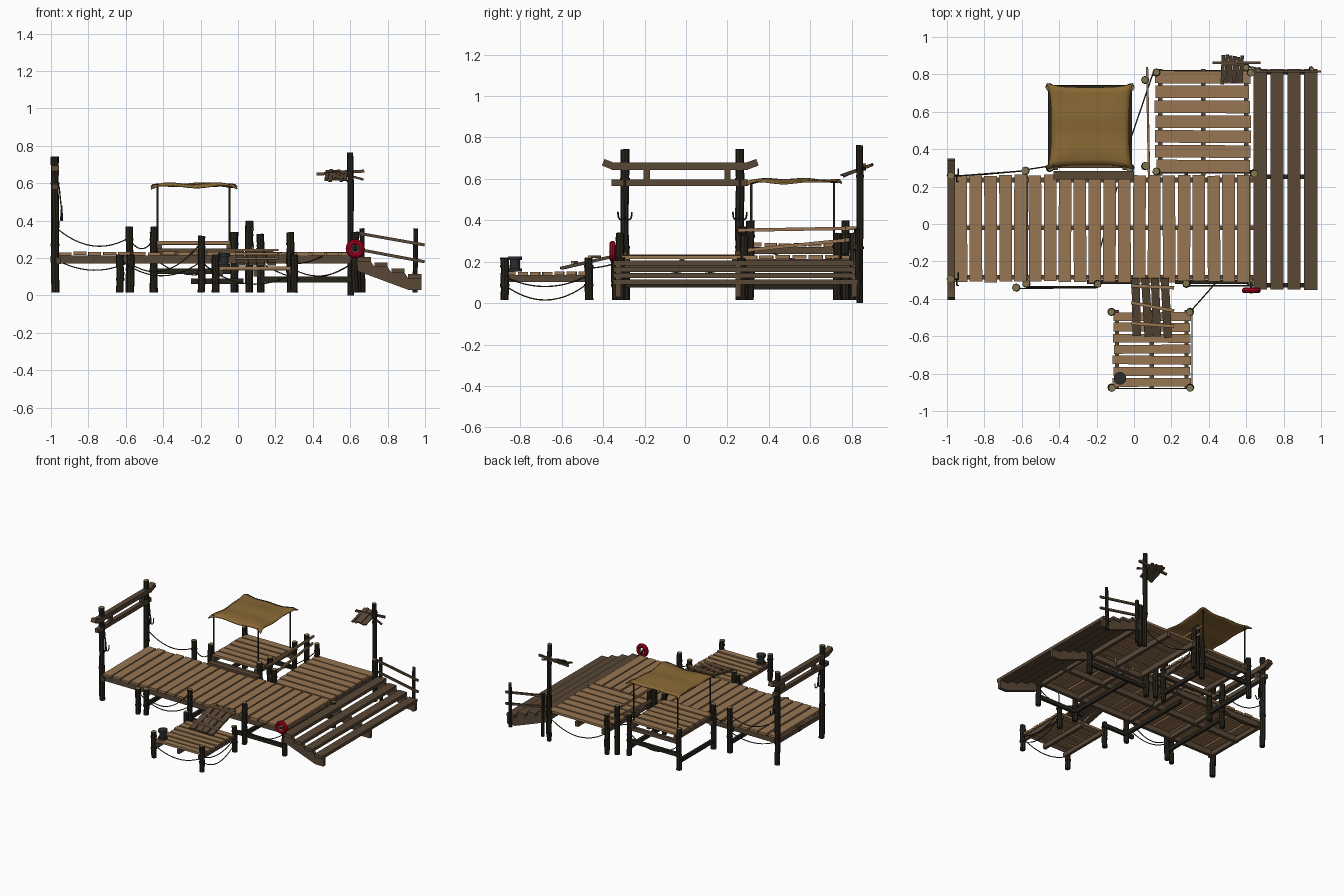
import bpy, bmesh, math, random
from mathutils import Vector, Matrix

if "Cube" in bpy.data.objects:
    bpy.data.objects.remove(bpy.data.objects["Cube"])
random.seed(4)
R = random.uniform

def mat(name, c):
    m = bpy.data.materials.new(name)
    m.diffuse_color = (*c, 1)
    m.use_nodes = True
    m.node_tree.nodes["Principled BSDF"].inputs["Base Color"].default_value = m.diffuse_color
    return m

TAN = mat("deck_wood", (0.31, 0.18, 0.085))
BROWN = mat("dark_wood", (0.10, 0.065, 0.037))
BLACK = mat("tarred_wood", (0.02, 0.017, 0.011))
CUT = mat("cut_wood", (0.22, 0.18, 0.08))
ROPE = mat("rope", (0.05, 0.038, 0.025))
CLOTH = mat("canvas", (0.25, 0.14, 0.035))
RED = mat("red_paint", (0.45, 0.0, 0.015))
WHITE = mat("pale_paint", (0.55, 0.55, 0.52))
IRON = mat("iron", (0.025, 0.025, 0.025))

def finish(name, bm, *mats):
    bmesh.ops.recalc_face_normals(bm, faces=bm.faces)
    me = bpy.data.meshes.new(name)
    bm.to_mesh(me)
    bm.free()
    for m in mats:
        me.materials.append(m)
    ob = bpy.data.objects.new(name, me)
    bpy.context.collection.objects.link(ob)
    return ob

def add_beam(bm, a, b, w, h):
    """Rectangular bar from a to b; w is sideways, h is upward."""
    a, b = Vector(a), Vector(b)
    d = (b - a).normalized()
    side = d.cross(Vector((0, 0, 1))).normalized()
    up = side.cross(d)
    M = Matrix((d * (b - a).length, side * w, up * h)).transposed().to_4x4()
    M.translation = (a + b) / 2
    bmesh.ops.create_cube(bm, size=1, matrix=M)

def beams(name, m, bars):
    bm = bmesh.new()
    for bar in bars:
        add_beam(bm, *bar)
    return finish(name, bm, m)

def post(name, x, y, top, r=0.02, bottom=0.015, bands=True):
    """Crooked eight-sided pile with pale cut top and rope bands."""
    bm = bmesh.new()
    n, rows, rings = 8, 5, []
    for i in range(rows):
        t = i / (rows - 1)
        ox, oy = (R(-.003, .003), R(-.003, .003))
        rr = r * R(.92, 1.05)
        rings.append([bm.verts.new((x + ox + rr * math.cos(k * math.tau / n), y + oy + rr * math.sin(k * math.tau / n),
                                    bottom + (top - bottom) * t + (R(-.004, .0) if i == rows - 1 else 0))) for k in range(n)])
    for lo, hi in zip(rings, rings[1:]):
        for k in range(n):
            bm.faces.new((lo[k], lo[(k + 1) % n], hi[(k + 1) % n], hi[k]))
    bm.faces.new(rings[0][::-1])
    bm.faces.new(rings[-1]).material_index = 1
    if bands:
        for f in (0.35, 0.8):
            bmesh.ops.create_cone(bm, cap_ends=True, segments=8, radius1=r * 1.12, radius2=r * 1.12, depth=0.012,
                                  matrix=Matrix.Translation((x, y, bottom + (top - bottom) * f)))
    return finish(name, bm, BLACK, CUT)

def planks(name, x0, x1, y0, y1, n, z, along, th=0.018, gap=0.012):
    """Row of n separate boards filling a rectangle, top at z."""
    bars = []
    lo, hi = (x0, x1) if along == 'y' else (y0, y1)
    step = (hi - lo) / n
    for i in range(n):
        c = lo + step * (i + .5) + R(-.001, .001)
        zc, e0, e1, s = z - th / 2 + R(-.002, .002), R(-.005, .005), R(-.005, .005), R(-.002, .002)
        a, b = ((c - s, y0 + e0, zc), (c + s, y1 + e1, zc)) if along == 'y' else ((x0 + e0, c - s, zc), (x1 + e1, c + s, zc))
        bars.append((a, b, step - gap, th))
    return beams(name, TAN, bars)

def cord(name, pts, r=0.0035, m=ROPE):
    cu = bpy.data.curves.new(name, 'CURVE')
    cu.dimensions, cu.bevel_depth, cu.bevel_resolution = '3D', r, 1
    cu.use_fill_caps = True
    s = cu.splines.new('POLY')
    s.points.add(len(pts) - 1)
    for p, q in zip(s.points, pts):
        p.co = (*q, 1)
    cu.materials.append(m)
    ob = bpy.data.objects.new(name, cu)
    bpy.context.collection.objects.link(ob)

def rope(name, a, b, sag):
    a, b = Vector(a), Vector(b)
    cord(name, [a.lerp(b, i / 12) - Vector((0, 0, 4 * sag * (i / 12) * (1 - i / 12))) for i in range(13)])

# main deck, back deck, shaded platform, low landing
planks("main_deck", -0.965, 0.625, -0.31, 0.26, 20, 0.232, 'y')
planks("back_deck", 0.115, 0.62, 0.27, 0.825, 7, 0.232, 'x')
planks("shaded_platform", -0.44, -0.03, 0.30, 0.73, 6, 0.29, 'x')
planks("low_landing", -0.11, 0.30, -0.875, -0.465, 7, 0.152, 'x')
beams("main_deck_joists", BROWN, [((-.98, y, .192), (.64, y, .192), .025, .042) for y in (-.285, -.02, .235)]
      + [((x, -.31, .185), (x, .26, .185), .025, .035) for x in (-.96, -.58, -.2, .28, .61)])
beams("back_deck_joists", BROWN, [((x, .26, .192), (x, .83, .192), .025, .042) for x in (.14, .37, .6)])
beams("shaded_platform_joists", BROWN, [((x, .29, .255), (x, .74, .255), .025, .034) for x in (-.42, -.05)]
      + [((-.45, y, .225), (-.02, y, .225), .022, .03) for y in (.31, .72)])
beams("low_landing_joists", BROWN, [((x, -.88, .118), (x, -.46, .118), .022, .034) for x in (-.09, .095, .28)])
beams("platform_step", BROWN, [((-.43, .26, .242), (0, .26, .242), .045, .018)])
beams("low_braces", BLACK, [((-.25, -.31, .075), (.03, -.31, .075), .02, .03), ((.22, -.31, .085), (.63, -.31, .085), .02, .03),
      ((-.45, .73, .13), (-.02, .73, .13), .02, .03), ((.12, .28, .085), (.64, .28, .085), .02, .03)]
      + [((x, -.31, .09), (x, .28, .09), .02, .03) for x in (-.58, -.2, .28)]
      + [((x, .3, .08), (x, .74, .08), .02, .03) for x in (-.45, -.02)])

# piles
for i, (x, y, top) in enumerate([(-.58, .285, .37), (-.63, -.34, .22), (-.575, -.32, .22), (-.195, -.32, .32), (.28, -.32, .34),
        (.625, -.315, .22), (.64, .27, .22), (.12, .28, .33), (.12, .81, .33), (.625, .81, .34),
        (-.45, .30, .37), (-.02, .30, .34), (-.45, .73, .34), (-.02, .73, .34), (.06, .31, .40), (.06, .77, .40),
        (-.12, -.47, .22), (.30, -.47, .22), (-.12, -.875, .22), (.30, -.875, .22)]):
    post(f"pile_{i}", x, y, top)

# gateway at the left end with hooks
for y in (-.295, .26):
    post("gate_post", -.978, y, .745, .021)
    cord("hook_rope", [(-.975, y, .66), (-.955, y, .57), (-.945, y, .47)], .004)
    for s in (-1, 1):
        cord("iron_hook", [(-.943, y, .48)] + [(-.943 + .004 * s, y + s * (.016 - .016 * math.cos(t)), .42 - .018 * math.sin(t))
                           for t in [k * math.pi / 6 for k in range(7)]] + [(-.939, y + s * .034, .44)], .004, IRON)
beams("gate_beams", BROWN, [((-.978, -.36, .66), (-.978, .30, .66), .04, .036), ((-.978, -.35, .66), (-.978, -.4, .68), .04, .034),
      ((-.978, .29, .66), (-.978, .345, .68), .04, .034), ((-.978, -.36, .581), (-.978, .30, .581), .032, .03)]
      + [((-.992, y, .62), (-.964, y, .62), .03, .06) for y in (-.19, .20)])

# canvas awning and thin poles
bm = bmesh.new()
N = 14
g = [[None] * (N + 1) for _ in range(N + 1)]
for i in range(N + 1):
    for j in range(N + 1):
        u, v = i / N * 2 - 1, j / N * 2 - 1
        c = (u * v) ** 2
        x = -.235 + u * .232 * (1 - .10 * (1 - v ** 4))
        y = .522 + v * .232 * (1 - .10 * (1 - u ** 4))
        edge = max(abs(u), abs(v))
        z = .598 - .012 * edge ** 4 + .014 * c - .022 * c ** 6 + .004 * math.sin(6 * u + 2 * v) + .003 * math.sin(7 * v)
        g[i][j] = bm.verts.new((x, y, z))
for i in range(N):
    for j in range(N):
        bm.faces.new((g[i][j], g[i + 1][j], g[i + 1][j + 1], g[i][j + 1]))
awning = finish("awning", bm, CLOTH)
so = awning.modifiers.new("thickness", 'SOLIDIFY')
so.thickness = .008
for p in awning.data.polygons:
    p.use_smooth = True
for x in (-.43, -.045):
    for y in (.315, .715):
        cord("awning_pole", [(x, y, .2), (x, y, .595)], .006, BLACK)

# broad stairs on the right
beams("stair_treads", BROWN, [((.675 + .09 * i, -.35 + R(-.005, .005), .193 - .03 * i), (.675 + .09 * i, .83, .193 - .03 * i), .07, .024)
                              for i in range(4)])
prof = [(.64, .13)]
for i in range(4):
    prof += [(.64 + .09 * i, .182 - .03 * i), (.71 + .09 * i, .182 - .03 * i)]
prof += [(.98, .03), (.91, .03)]
for y in (-.34, .24, .80):
    bm = bmesh.new()
    f = bm.faces.new([bm.verts.new((x, y, z)) for x, z in prof])
    ex = bmesh.ops.extrude_face_region(bm, geom=[f])
    bmesh.ops.translate(bm, vec=(0, .025, 0), verts=[e for e in ex['geom'] if isinstance(e, bmesh.types.BMVert)])
    finish("stair_stringer", bm, BROWN)

# hand rails
post("rail_post", .665, .825, .36, .013, bands=False)
post("rail_post", .95, .83, .36, .013, bands=False)
beams("stair_rails", BROWN, [((.63, .815, .335), (.998, .815, .27), .012, .016), ((.65, .815, .245), (.998, .815, .18), .012, .016)])
beams("side_rails", TAN, [((.08, .25, .352), (.07, .84, .362), .012, .016), ((.08, .29, .255), (.07, .83, .31), .012, .016)])

# tall mast with a crossbar and slatted board
post("mast", .60, .84, .765, .017, .0)
beams("mast_crossbar", BROWN, [((.42, .862, .648), (.675, .862, .665), .014, .016), ((.56, .85, .65), (.67, .83, .62), .01, .012)])
beams("slatted_board", BROWN, [((.472 + .02 * i, .75 + R(-.01, .01), .615 + R(-.006, .006)),
                                (.478 + .02 * i, .895 + R(-.01, .01), .668 + R(-.006, .006)), .019, .01) for i in range(6)])

# gangplank to the low landing
beams("gangplank", BROWN, [((.02 + .052 * i + R(-.008, .008), -.60 + R(-.01, .015), .168), (.008 + .052 * i, -.29, .24), .044, .014)
                           for i in range(4)])
beams("gangplank_cleats", TAN, [((-.015, y, z), (.215, y - .025 + R(-.02, .02), z), .018, .012)
                                for y, z in ((-.33, .243), (-.42, .223), (-.53, .197))])

# bollard on the low landing
bm = bmesh.new()
for r, z, h in ((.034, .16, .016), (.024, .188, .05), (.034, .217, .018)):
    bmesh.ops.create_cone(bm, cap_ends=True, segments=14, radius1=r, radius2=r, depth=h, matrix=Matrix.Translation((-.075, -.825, z)))
finish("bollard", bm, IRON)

# life ring
for nm, major, minor, m in (("life_ring", .035, .016, RED), ("life_ring_inner", .022, .006, WHITE)):
    bpy.ops.mesh.primitive_torus_add(major_radius=major, minor_radius=minor, major_segments=24, minor_segments=10,
                                     location=(.627, -.355, .25), rotation=(math.pi / 2, 0, 0))
    ob = bpy.context.object
    ob.name = nm
    ob.data.materials.append(m)
    bpy.ops.object.shade_smooth_by_angle()
beams("ring_peg", BLACK, [((.627, -.37, .25), (.627, -.31, .22), .012, .012)])

# slack ropes
for i, (a, b, s) in enumerate([((-.97, .255, .36), (-.58, .285, .31), .07), ((-.97, .25, .19), (-.58, .285, .18), .05),
        ((-.63, -.345, .19), (-.2, -.34, .18), .08), ((-.575, -.335, .17), (-.2, -.335, .28), .09), ((-.58, .29, .3), (-.45, .31, .3), .05),
        ((.31, -.88, .13), (.31, -.48, .13), .05), ((.31, -.88, .09), (.31, -.48, .09), .075),
        ((.30, -.47, .17), (.45, -.3, .21), .01), ((-.03, .42, .24), (.1, .8, .25), .04),
        ((.28, -.33, .15), (.62, -.33, .18), .06), ((.12, .82, .18), (.62, .82, .18), .09), ((-.45, .74, .2), (-.02, .74, .2), .09),
        ((-.12, -.88, .12), (.3, -.88, .12), .06), ((-.18, -.13, .17), (-.09, .2, .17), .03)]):
    rope(f"rope_{i}", a, b, s)
